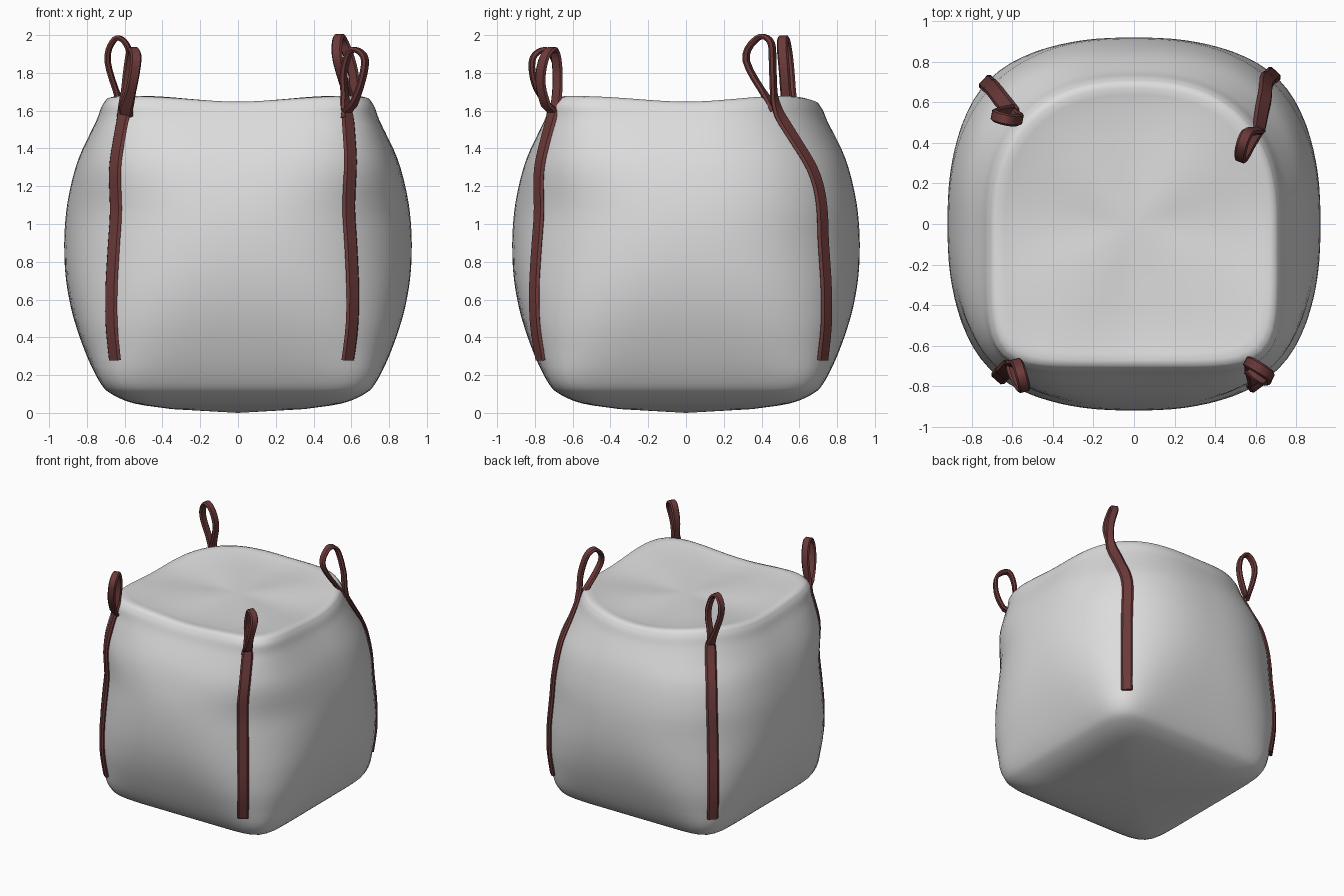
import bpy, bmesh, math
from mathutils import Vector

cube = bpy.data.objects.get("Cube")
if cube:
    bpy.data.objects.remove(cube, do_unlink=True)


def make_material(name, rgb):
    mat = bpy.data.materials.new(name)
    mat.use_nodes = True
    colour = (*rgb, 1)
    mat.diffuse_color = colour
    mat.node_tree.nodes["Principled BSDF"].inputs["Base Color"].default_value = colour
    return mat


fabric = make_material("pale woven fabric", (0.72, 0.72, 0.72))
webbing = make_material("dark red webbing", (0.15, 0.042, 0.042))


def spline(points, steps):
    """Smooth curve through the points."""
    pts = [Vector(p) for p in points]
    pts = [2 * pts[0] - pts[1]] + pts + [2 * pts[-1] - pts[-2]]
    result = []
    for a, b, c, d in zip(pts, pts[1:], pts[2:], pts[3:]):
        for i in range(steps):
            t = i / steps
            result.append(0.5 * (2 * b + (c - a) * t + (2 * a - 5 * b + 4 * c - d) * t ** 2
                                 + (3 * b - a - 3 * c + d) * t ** 3))
    return result + [pts[-2]]


def clamp(value):
    return max(0.0, min(1.0, value))


def add_object(name, bm, mat, angle):
    bmesh.ops.recalc_face_normals(bm, faces=bm.faces)
    mesh = bpy.data.meshes.new(name)
    bm.to_mesh(mesh)
    bm.free()
    mesh.materials.append(mat)
    obj = bpy.data.objects.new(name, mesh)
    bpy.context.collection.objects.link(obj)
    bpy.ops.object.select_all(action="DESELECT")
    obj.select_set(True)
    bpy.context.view_layer.objects.active = obj
    bpy.ops.object.shade_smooth_by_angle(angle=math.radians(angle))
    return obj


def bridge(bm, rings):
    """Skin a stack of closed vertex rings."""
    for low, high in zip(rings, rings[1:]):
        n = len(low)
        for i in range(n):
            j = (i + 1) % n
            bm.faces.new((low[i], low[j], high[j], high[i]))


# Bag profile: half width, height, squareness at the front, squareness at the back
profile = spline([
    (0.35, 0.02, 9, 9), (0.55, 0.05, 9, 9), (0.67, 0.10, 9, 9), (0.73, 0.16, 8, 8),
    (0.80, 0.30, 5, 5), (0.87, 0.50, 3.5, 3.5), (0.91, 0.70, 2.8, 2.8),
    (0.92, 0.90, 2.5, 2.5), (0.905, 1.10, 2.5, 2.5), (0.86, 1.30, 3.2, 2.5),
    (0.80, 1.45, 4, 2.4), (0.75, 1.56, 5, 2.4), (0.725, 1.63, 6, 2.4), (0.70, 1.67, 6, 2.4)], 3)


def bag_radius(angle, row):
    half, _, front, back = row
    c, s = abs(math.cos(angle)), abs(math.sin(angle))
    n = back if math.sin(angle) > 0 else front
    return half / (c ** n + s ** n) ** (1 / n)


def row_at(z):
    for a, b in zip(profile, profile[1:]):
        if a[1] <= z <= b[1]:
            return a.lerp(b, (z - a[1]) / (b[1] - a[1]))
    return profile[-1]


# Filled bag: bulging sides, sagging rim and a shallow top
bm = bmesh.new()
SIDES = 96
rim = profile[-1]
lid = [Vector((rim[0] * k, z, rim[2], rim[3]))
       for k, z in ((0.96, 1.678), (0.91, 1.672), (0.82, 1.66), (0.6, 1.65), (0.3, 1.64))]
rings = []
for row in list(profile) + lid:
    ring = []
    for i in range(SIDES):
        angle = math.tau * i / SIDES
        r = bag_radius(angle, row)
        dip = 0.03 * math.cos(2 * angle) ** 2 * clamp((row[1] - 1.4) / 0.25) * clamp(row[0] / 0.6)
        ring.append(bm.verts.new((r * math.cos(angle), r * math.sin(angle), row[1] - dip)))
    rings.append(ring)
bridge(bm, rings)
for ring, z in ((rings[0], 0), (rings[-1], 1.635)):
    centre = bm.verts.new((0, 0, z))
    for i in range(SIDES):
        bm.faces.new((ring[i], ring[(i + 1) % SIDES], centre))
add_object("bag_body", bm, fabric, 60)


def make_strap(name, foot, loop, loop_side):
    """Flat strap that hugs a bag corner and ends in a lifting loop."""
    x, y = foot
    path = [(x, y, z) for z in (0.28, 0.6, 0.9, 1.2)]
    path.append(((x + loop[0][0]) / 2, (y + loop[0][1]) / 2, 1.42))
    points = spline(path + loop, 5)
    for p in points:
        if p.z < 1.6:
            angle = math.atan2(p.y, p.x)
            r = bag_radius(angle, row_at(p.z)) + 0.008
            p.x, p.y = r * math.cos(angle), r * math.sin(angle)
    loop_side = Vector(loop_side).normalized()
    bm = bmesh.new()
    rings = []
    for i, p in enumerate(points):
        along = (points[min(i + 1, len(points) - 1)] - points[max(i - 1, 0)]).normalized()
        side = Vector((-p.y, p.x, 0)).normalized()
        if side.dot(loop_side) < 0:
            side.negate()
        blend = clamp((p.z - 1.55) / 0.15)
        side = side.lerp(loop_side, blend)
        normal = along.cross(side).normalized()
        side = normal.cross(along)
        w, t = 0.042 - 0.012 * blend, 0.013
        section = ((-w, 0), (-w * 0.7, t), (w * 0.7, t), (w, 0), (w * 0.7, -t), (-w * 0.7, -t))
        rings.append([bm.verts.new(p + side * a + normal * b) for a, b in section])
    bridge(bm, rings)
    bm.faces.new(rings[0])
    bm.faces.new(rings[-1])
    add_object(name, bm, webbing, 35)


# Four corner straps, each with its own bent loop
make_strap("front_right_strap", (-0.67, -0.76),
           [(-0.60, -0.69, 1.62), (-0.58, -0.68, 1.80), (-0.56, -0.73, 1.92),
            (-0.54, -0.81, 1.88), (-0.56, -0.80, 1.74), (-0.60, -0.71, 1.58)], (1, 0.25, 0))
make_strap("front_left_strap", (0.59, -0.78),
           [(0.57, -0.69, 1.62), (0.56, -0.68, 1.80), (0.60, -0.70, 1.92),
            (0.67, -0.75, 1.88), (0.65, -0.77, 1.74), (0.58, -0.72, 1.56)], (0.5, 1, 0))
make_strap("back_left_strap", (0.67, 0.72),
           [(0.62, 0.48, 1.62), (0.61, 0.46, 1.80), (0.56, 0.45, 1.96),
            (0.53, 0.38, 1.985), (0.53, 0.32, 1.86), (0.61, 0.47, 1.60)], (1, -0.4, 0))
make_strap("back_right_strap", (-0.71, 0.68),
           [(-0.60, 0.54, 1.63), (-0.56, 0.52, 1.82), (-0.59, 0.51, 1.95),
            (-0.65, 0.52, 1.98), (-0.69, 0.54, 1.86), (-0.61, 0.56, 1.60)], (0.2, 1, 0))
